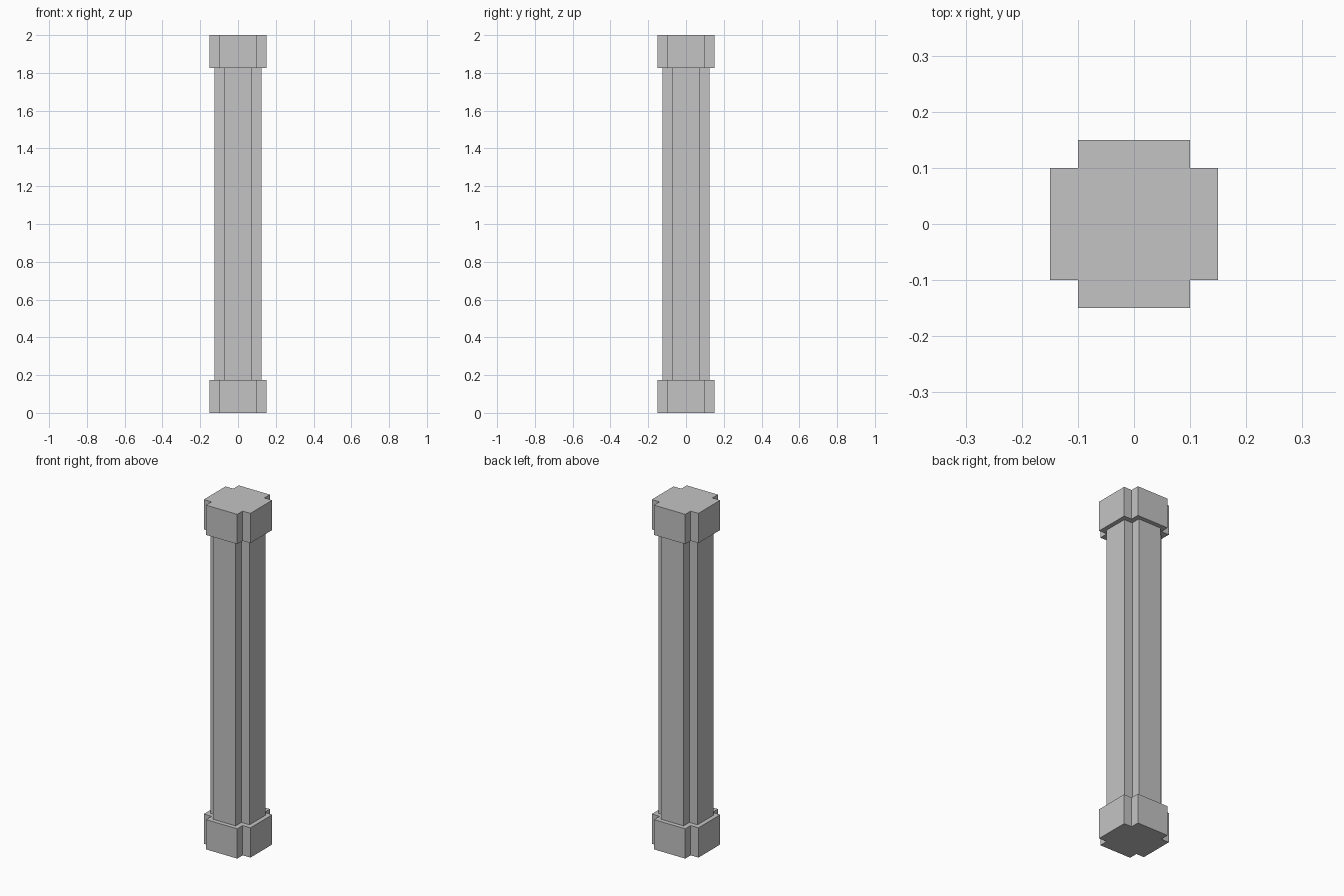
import bpy
import bmesh

cube = bpy.data.objects.get("Cube")
if cube:
    bpy.data.objects.remove(cube, do_unlink=True)

stone = bpy.data.materials.new("grey stone")
stone.use_nodes = True
GREY = (0.55, 0.55, 0.55, 1)
stone.diffuse_color = GREY
stone.node_tree.nodes["Principled BSDF"].inputs["Base Color"].default_value = GREY


def cross_prism(name, outer, inner, bottom, top):
    """Closed prism with a square section whose corners are notched."""
    corner = [(outer, inner), (inner, inner), (inner, outer)]
    points = []
    for _ in range(4):
        points += corner
        corner = [(-y, x) for x, y in corner]  # quarter turn
    bm = bmesh.new()
    base = bm.faces.new([bm.verts.new((x, y, bottom)) for x, y in points])
    lid = bmesh.ops.extrude_face_region(bm, geom=[base], use_keep_orig=True)
    verts = [g for g in lid["geom"] if isinstance(g, bmesh.types.BMVert)]
    bmesh.ops.translate(bm, verts=verts, vec=(0, 0, top - bottom))
    bmesh.ops.recalc_face_normals(bm, faces=bm.faces)
    mesh = bpy.data.meshes.new(name)
    bm.to_mesh(mesh)
    bm.free()
    mesh.materials.append(stone)
    obj = bpy.data.objects.new(name, mesh)
    bpy.context.collection.objects.link(obj)


HEIGHT = 2.0
BLOCK = 0.173

# Base block, slimmer shaft, and matching top block
cross_prism("base_block", 0.15, 0.10, 0, BLOCK)
cross_prism("shaft", 0.125, 0.072, BLOCK, HEIGHT - BLOCK)
cross_prism("top_block", 0.15, 0.10, HEIGHT - BLOCK, HEIGHT)
